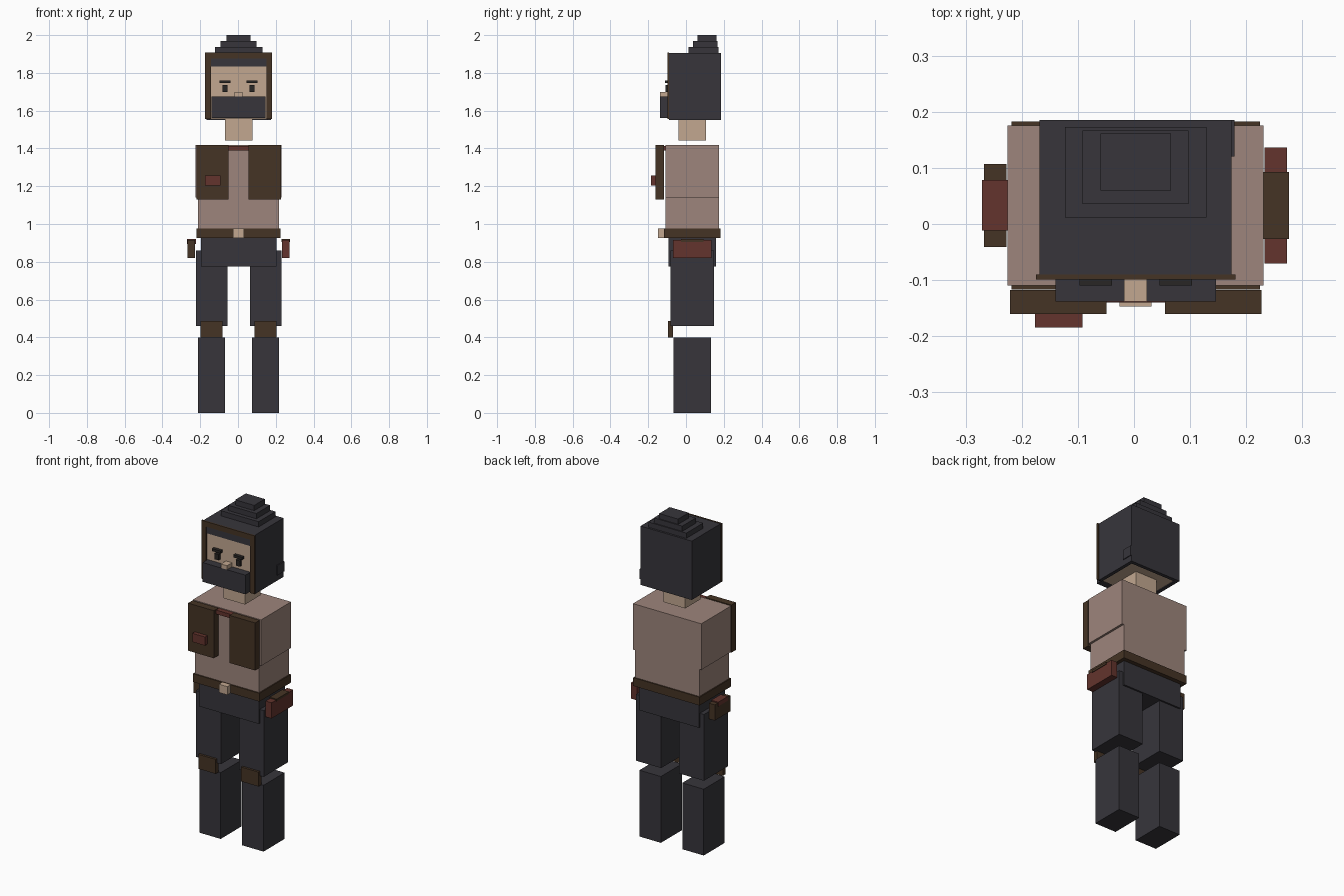
import bpy

if "Cube" in bpy.data.objects:
    bpy.data.objects.remove(bpy.data.objects["Cube"], do_unlink=True)


def material(name, red, green, blue):
    made = bpy.data.materials.new(name)
    made.use_nodes = True
    made.diffuse_color = (red, green, blue, 1)
    shader = made.node_tree.nodes["Principled BSDF"]
    shader.inputs["Base Color"].default_value = made.diffuse_color
    return made


cloth = material("dark cloth", red=0.038, green=0.036, blue=0.044)
leather = material("brown leather", red=0.06, green=0.034, blue=0.018)
skin = material("skin", red=0.54, green=0.39, blue=0.28)
shirt = material("shirt", red=0.34, green=0.235, blue=0.2)
dark_red = material("dark red", red=0.125, green=0.034, blue=0.026)
ink = material("eye dark", red=0.022, green=0.019, blue=0.018)

# Vertical axis shared by the whole body
axis_x, axis_y = 0.003, 0.033


def block(name, colour, width, depth, bottom, height, side=0, back=None):
    """Block on the body axis, moved aside by side; back sets its rear plane."""
    middle = axis_y if back is None else back - depth / 2
    bpy.ops.mesh.primitive_cube_add(
        size=1, location=(axis_x + side, middle, bottom + height / 2))
    part = bpy.context.object
    part.name = name
    part.scale = (width, depth, height)
    bpy.ops.object.transform_apply(location=False, rotation=False, scale=True)
    part.data.materials.append(colour)


def pair(name, colour, side, **shape):
    """Left and right copies of a block."""
    block("left_" + name, colour, side=side, **shape)
    block("right_" + name, colour, side=-side, **shape)


# Legs
leg_side = 0.143
shin_height = 0.4
thigh_bottom = 0.46
thigh_depth = 0.23
thigh_front = axis_y - thigh_depth / 2
pair("shin", cloth, leg_side, width=leg_side, depth=0.2, bottom=0, height=shin_height)
pair("thigh", cloth, leg_side, width=0.167, depth=thigh_depth,
     bottom=thigh_bottom, height=shin_height)
pair("knee_pad", leather, leg_side, width=0.116, depth=0.028,
     bottom=shin_height, height=0.087, back=thigh_front + 0.014)

# Hips and belt
belt_bottom = 0.926
belt_height = 0.05
belt_depth = 0.3
hips_height = 0.15
block("hips", cloth, width=0.4, depth=0.25,
      bottom=belt_bottom - hips_height, height=hips_height)
block("belt", leather, width=0.443, depth=belt_depth,
      bottom=belt_bottom, height=belt_height)
block("buckle", skin, width=0.057, depth=0.03, bottom=belt_bottom,
      height=belt_height, back=axis_y - belt_depth / 2)

# Torso
waist_bottom = belt_bottom + belt_height
chest_bottom = 1.14
chest_top = 1.418
chest_depth = 0.285
chest_front = axis_y - chest_depth / 2
block("waist", shirt, width=0.43, depth=chest_depth,
      bottom=waist_bottom, height=chest_bottom - waist_bottom)
block("chest", shirt, width=0.456, depth=chest_depth,
      bottom=chest_bottom, height=chest_top - chest_bottom)

# Open vest, its pocket and the collar
vest_height = 0.287
vest_depth = 0.043
vest_back = chest_front - 0.008
pair("vest_panel", leather, side=0.138, width=0.172, depth=vest_depth,
     bottom=chest_top - vest_height, height=vest_height, back=vest_back)
block("vest_pocket", dark_red, side=-0.137, width=0.084, depth=0.024,
      bottom=1.205, height=0.052, back=vest_back - vest_depth)
block("collar", dark_red, width=0.17, depth=0.03, bottom=chest_top - 0.028,
      height=0.024, back=chest_front)

# Pouches at the hips, each with a flap on top
pouch_side = 0.25
pouch_top = 0.914
pouch_height = 0.095
for label, side, colour, flap_colour, length, flap_length, flap_height in (
        ("left", pouch_side, dark_red, leather, 0.206, 0.12, 0.014),
        ("right", -pouch_side, leather, dark_red, 0.148, 0.09, 0.025)):
    block(label + "_pouch", colour, side=side, width=0.04, depth=length,
          bottom=pouch_top - pouch_height, height=pouch_height)
    block(label + "_pouch_flap", flap_colour, side=side, width=0.047,
          depth=flap_length, bottom=pouch_top + 0.006 - flap_height,
          height=flap_height)

# Neck and head
hood_bottom = 1.55
hood_height = 0.355
hood_top = hood_bottom + hood_height
hood_back = 0.185
hood_depth = 0.275
face = hood_back - hood_depth
wall = 0.021
opening = 0.3
neck_bottom = 1.443
block("neck", skin, width=0.145, depth=0.148, bottom=neck_bottom,
      height=hood_bottom + wall - neck_bottom)
block("head", skin, width=opening, depth=hood_depth - wall,
      bottom=hood_bottom + 0.005, height=0.31, back=hood_back - wall)

# Hood shell around the head
hood_side = (opening + wall) / 2
pair("hood_side", cloth, hood_side, width=wall, depth=hood_depth,
     bottom=hood_bottom, height=hood_height, back=hood_back)
block("hood_back", cloth, width=opening, depth=wall,
      bottom=hood_bottom, height=hood_height, back=hood_back)
block("hood_top", cloth, width=opening, depth=hood_depth - wall,
      bottom=hood_top - 0.05, height=0.05, back=hood_back - wall)
block("hood_side_tab", cloth, side=hood_side + wall / 2, width=wall / 2,
      depth=0.065, bottom=hood_bottom + 0.035, height=0.06, back=hood_back)
block("hair_band", cloth, width=opening, depth=0.004,
      bottom=hood_top - 0.07, height=0.05, back=face)

# Leather trim around the face opening
trim = 0.031
trim_depth = 0.009
pair("trim_side", leather, hood_side + 0.002, width=trim, depth=trim_depth,
     bottom=hood_bottom + 0.005, height=hood_height - 0.003, back=face)
block("trim_top", leather, width=opening, depth=trim_depth,
      bottom=hood_top - trim + 0.002, height=trim, back=face)

# Stepped crest on the hood
steps = 3
step_height = (2 - hood_top) / steps
for step in range(steps):
    block(f"hood_step_{step}", cloth, width=0.252 - step * 0.063,
          depth=0.161 - step * 0.03, bottom=hood_top + step * step_height,
          height=step_height, back=0.173 - step * 0.006)

# Face
mask_height = 0.116
mask_depth = 0.048
mask_bottom = hood_bottom + 0.01
mask_top = mask_bottom + mask_height
block("mask", cloth, width=0.286, depth=mask_depth,
      bottom=mask_bottom, height=mask_height, back=face)
block("nose", skin, width=0.041, depth=mask_depth,
      bottom=mask_top, height=0.024, back=face)
pair("eye", ink, leg_side / 2, width=0.027, depth=0.018,
     bottom=mask_top + 0.024, height=0.035, back=face)
pair("eyebrow", ink, leg_side / 2, width=0.058, depth=0.02,
     bottom=mask_top + 0.07, height=0.015, back=face)
